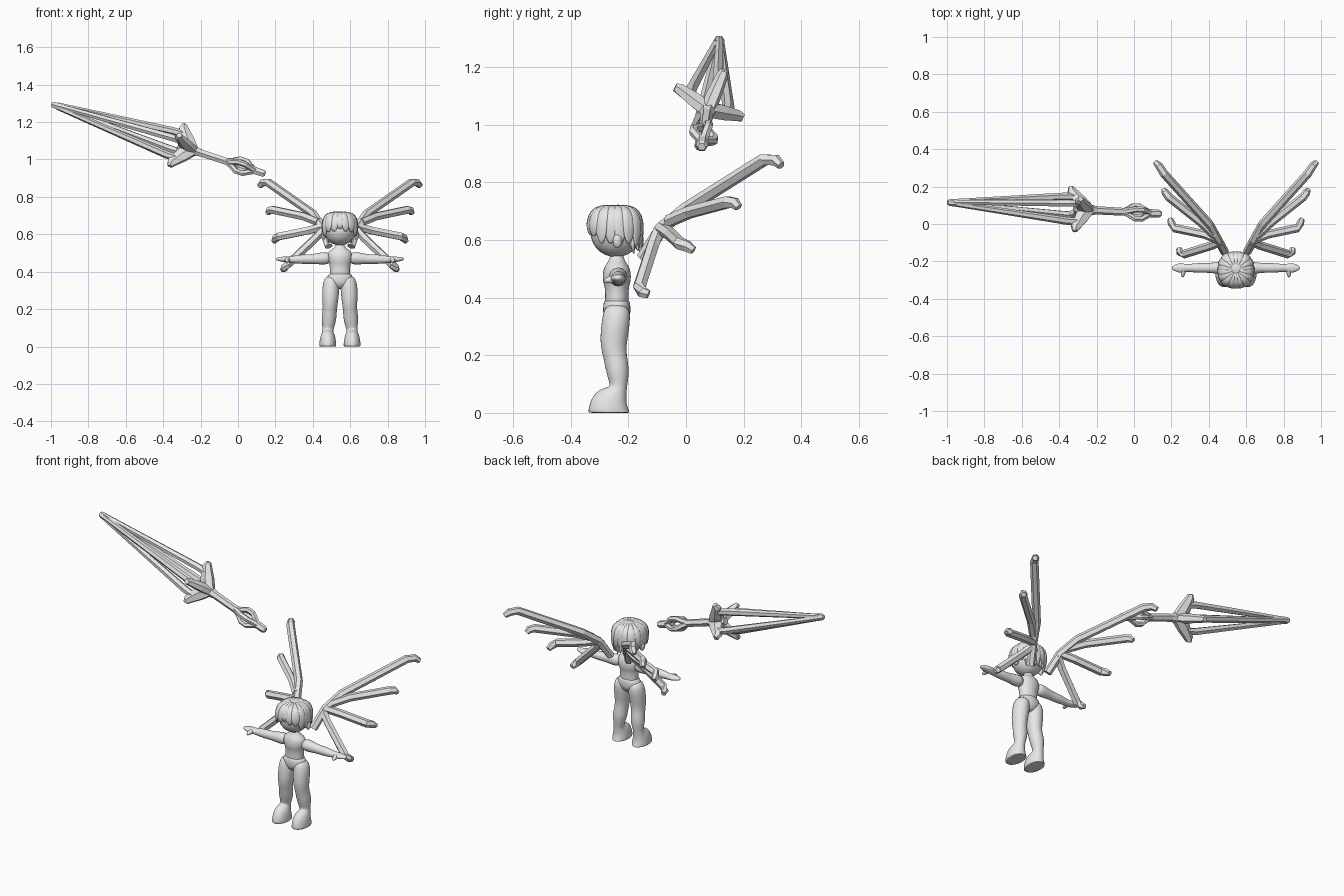
import bpy, bmesh, math
from mathutils import Vector

cube = bpy.data.objects.get("Cube")
if cube:
    bpy.data.objects.remove(cube)

CX, CY = 0.545, -0.24          # figure's vertical axis

grey = bpy.data.materials.new("pale_grey")
grey.use_nodes = True
COLOUR = (0.8, 0.8, 0.8, 1)
grey.diffuse_color = COLOUR
grey.node_tree.nodes["Principled BSDF"].inputs["Base Color"].default_value = COLOUR


def finish(name, bm, smooth):
    bmesh.ops.recalc_face_normals(bm, faces=bm.faces)
    mesh = bpy.data.meshes.new(name)
    bm.to_mesh(mesh)
    bm.free()
    mesh.materials.append(grey)
    obj = bpy.data.objects.new(name, mesh)
    bpy.context.collection.objects.link(obj)
    if smooth:
        for p in mesh.polygons:
            p.use_smooth = True
    return obj


def loft(name, path, radii, ref=(0, 0, 1), sides=6, smooth=False):
    """Tube through path; each radius is a number or (along ref, across)."""
    path = [Vector(p) for p in path]
    bm = bmesh.new()
    rings = []
    for i, p in enumerate(path):
        t = (path[min(i + 1, len(path) - 1)] - path[max(i - 1, 0)]).normalized()
        u = Vector(ref)
        u = (u - t * u.dot(t)).normalized()
        v = t.cross(u)
        r = radii[i] if isinstance(radii[i], tuple) else (radii[i], radii[i])
        ring = []
        for k in range(sides):
            a = math.tau * (k + 0.5) / sides
            ring.append(bm.verts.new(p + u * r[0] * math.cos(a) + v * r[1] * math.sin(a)))
        rings.append(ring)
    for a, b in zip(rings, rings[1:]):
        for k in range(sides):
            n = (k + 1) % sides
            bm.faces.new((a[k], a[n], b[n], b[k]))
    bm.faces.new(rings[0])
    bm.faces.new(rings[-1])
    obj = finish(name, bm, smooth)
    if smooth:
        sub = obj.modifiers.new("Subdivision", "SUBSURF")
        sub.levels = sub.render_levels = 1


def column(name, rows, x=0, side=1):
    """Upright smooth form from rows of (x, y, z, rx, ry)."""
    loft(name, [(CX + side * (x + r[0]), r[1], r[2]) for r in rows],
         [(r[3], r[4]) for r in rows], ref=(1, 0, 0), sides=14, smooth=True)


def ball(name, centre, size):
    bm = bmesh.new()
    bmesh.ops.create_uvsphere(bm, u_segments=24, v_segments=14, radius=1)
    for v in bm.verts:
        v.co = Vector(v.co[i] * size[i] + centre[i] for i in range(3))
    finish(name, bm, True)


# Torso with neck, and the pelvis
column("torso", [(0, CY, z, rx, ry) for z, rx, ry in (
    (.36, .055, .043), (.39, .056, .042), (.42, .055, .041), (.445, .059, .045),
    (.46, .066, .051), (.49, .069, .05), (.512, .062, .042), (.525, .028, .028),
    (.56, .021, .021))])
column("pelvis", [(0, CY, z, rx, ry) for z, rx, ry in (
    (.392, .058, .044), (.385, .064, .047), (.355, .079, .05),
    (.335, .066, .047), (.305, .02, .028))])

for side, word in ((1, "left"), (-1, "right")):
    # Leg flowing down into the foot
    column(word + "_leg", (
        (-.012, -.238, .375, .034, .04), (-.003, -.24, .34, .047, .05),
        (0, -.248, .28, .046, .05), (.002, -.252, .235, .042, .047),
        (.004, -.246, .195, .038, .041), (.009, -.237, .15, .042, .042),
        (.012, -.234, .11, .034, .034), (.015, -.234, .085, .028, .029),
        (.015, -.243, .065, .035, .044), (.015, -.261, .045, .043, .066),
        (.015, -.267, .012, .047, .074),
        (.015, -.267, .001, .046, .073), (.015, -.267, 0, .045, .072)), .05, side)

    # Arm, flat hand and thumb
    arm = ((.05, .472, .028, .028), (.08, .472, .035, .036), (.11, .47, .031, .032),
           (.16, .467, .025, .025), (.2, .467, .028, .027), (.25, .465, .021, .02),
           (.275, .465, .022, .018), (.295, .466, .029, .016),
           (.32, .467, .021, .012), (.343, .468, .01, .008))
    loft(word + "_arm", [(CX + side * a[0], -.235, a[1]) for a in arm],
         [(a[2], a[3]) for a in arm], ref=(0, 1, 0), sides=12, smooth=True)
    loft(word + "_thumb", [(CX + side * .275, -.24, .465), (CX + side * .285, -.262, .462),
                           (CX + side * .284, -.287, .457)],
         [.018, .014, .008], sides=8, smooth=True)
    ball(word + "_ear", (CX + side * .088, -.238, .597), (.014, .016, .026))

    # Wing: stem running into the longest feather, plus three branches
    feathers = {
        "stem_feather": ((.06, -.15, .535), (.095, -.085, .64), (.142, 0, .708),
                         (.385, .27, .878), (.412, .312, .876), (.43, .33, .858)),
        "upper_feather": ((.115, -.06, .665), (.19, .01, .695), (.36, .145, .731),
                          (.378, .17, .727), (.386, .182, .712)),
        "middle_feather": ((.095, -.085, .64), (.17, -.055, .62), (.328, -.022, .588),
                           (.345, .005, .577), (.352, .026, .563)),
        "lower_feather": ((.085, -.095, .63), (.13, -.115, .58), (.28, -.162, .437),
                          (.3, -.15, .418), (.305, -.13, .41))}
    for kind, path in feathers.items():
        loft(word + "_wing_" + kind, [(CX + side * x, y, z) for x, y, z in path],
             [.023] * (len(path) - 2) + [.021, .015])

# Head and inner hair
ball("head", (CX, -.243, .625), (.083, .088, .085))
ball("hair_cap", (CX, -.235, .65), (.093, .087, .072))

# Hair locks sweeping from the crown over a squarish outline
LOCKS = 18
for i in range(LOCKS):
    ang = math.tau * (i + .5) / LOCKS
    c, s = math.cos(ang), math.sin(ang)
    square = (c ** 4 + s ** 4) ** -.12
    end = .573 + .045 * max(0, -s) ** 2 + (.01 if i % 2 else 0)
    prof = ((.1, .712), (.5, .712), (.82, .697), (.95, .66), (.96, (.66 + end) / 2), (.92, end))
    loft("hair_lock", [(CX + .094 * q * c * square, -.246 + .095 * q * s * square, z)
                       for q, z in prof],
         [(.008, .01), (.018, .012), (.025, .013), (.027, .011), (.024, .009), (.007, .003)],
         ref=(-s, c, 0), sides=8, smooth=True)

# Ragged strands at the nape
for i in range(7):
    x = CX + (i - 3) * .02
    back = -.16 - .003 * (i - 3) ** 2
    loft("nape_strand", [(x, back, .61), (x, back + .002, .58), (x, back + .006, .553 + .008 * (i % 2))],
         [.012, .01, .002], ref=(1, 0, 0))

# Lance: an axis with four arms set round it
TIP, BUTT = Vector((-.985, .115, 1.292)), Vector((.137, .055, .925))
axis = (BUTT - TIP).normalized()
up = Vector((0, .05, .11))
up = (up - axis * up.dot(axis)).normalized()
across = axis.cross(up)


def on_axis(x):
    return TIP.lerp(BUTT, (x - TIP.x) / (BUTT.x - TIP.x))


loft("lance_shaft", [on_axis(x) for x in (-.32, -.26, -.2, -.04)], [.02, .036, .022, .021])
loft("lance_pommel", [on_axis(x) for x in (.05, .09, .135, .145)], [.024, .022, .021, .014])
loft("lance_point", [TIP - axis * .012, TIP, TIP + axis * .06], [.012, .019, .021])

for d in (up, across, -up, -across):
    corner = on_axis(-.325) + d * .11
    joint = on_axis(-.335) + d * .072
    loft("lance_guard", [on_axis(-.245), on_axis(-.285) + d * .045, corner, corner + d * .02],
         [(.036, .028), (.042, .027), (.026, .021), .015], ref=axis)
    loft("lance_blade", [joint + axis * .03, joint - axis * .03, TIP + axis * .02 + d * .006],
         [.02, .021, .014], ref=d)
    loft("lance_grip_bar", [on_axis(-.07), on_axis(-.035) + d * .014, on_axis(0) + d * .038,
                            on_axis(.035) + d * .038, on_axis(.07) + d * .014, on_axis(.1)],
         [.016] * 6, ref=d.cross(axis))
